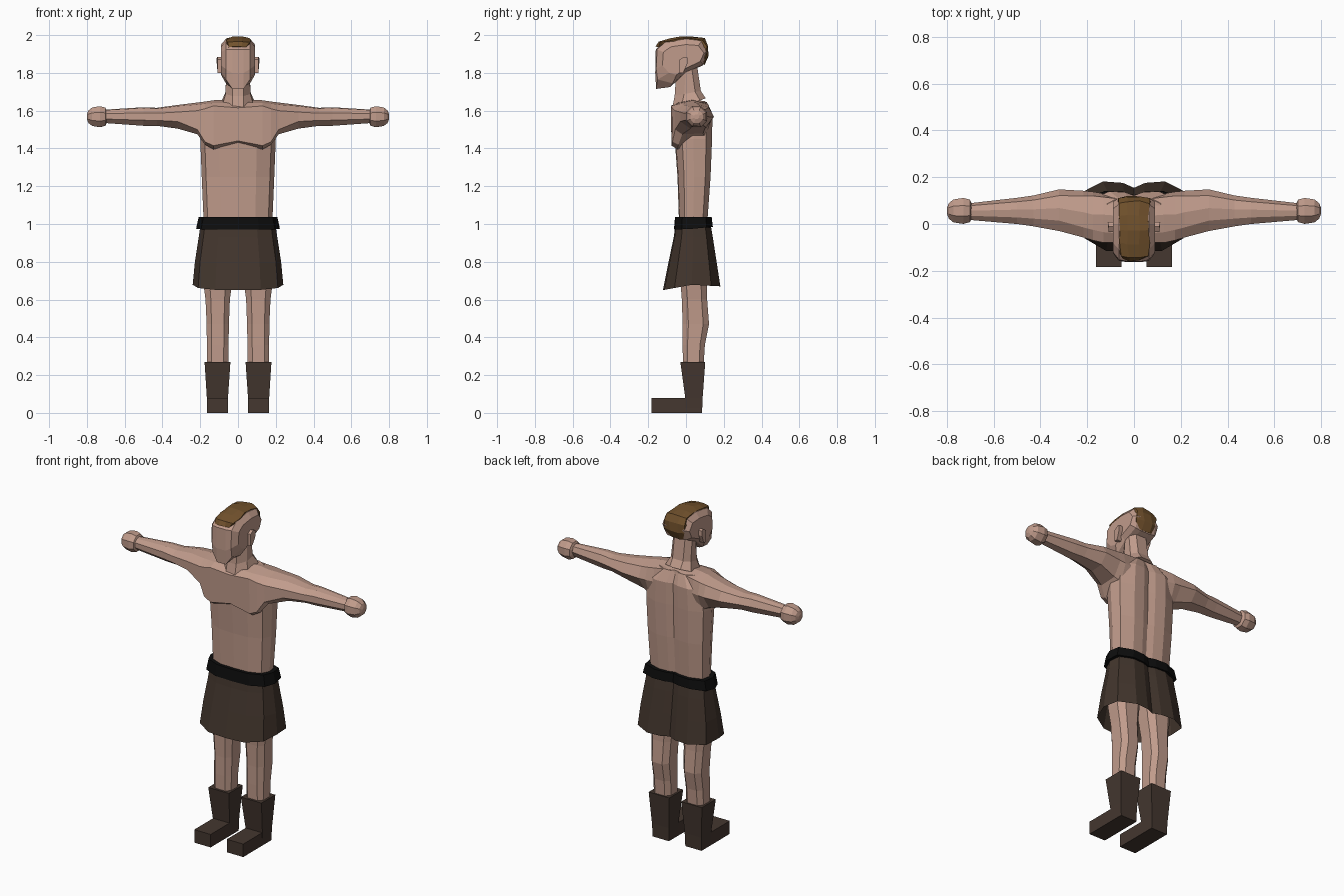
import bpy, bmesh, math, random

random.seed(4)


def material(name, rgb):
    m = bpy.data.materials.new(name)
    m.diffuse_color = (*rgb, 1)
    return m


SKIN = material("skin", (0.53, 0.33, 0.26))
CLOTH = material("dark brown cloth", (0.055, 0.036, 0.026))
LEATHER = material("boot leather", (0.058, 0.038, 0.029))
BLACK = material("belt black", (0.004, 0.004, 0.004))
HAIR = material("brown hair", (0.17, 0.085, 0.026))


def loft(name, rings, mat, caps=(True, True)):
    """Skin a row of equal-sized closed rings."""
    bm = bmesh.new()
    vs = [[bm.verts.new(p) for p in r] for r in rings]
    n = len(rings[0])
    for a, b in zip(vs, vs[1:]):
        for i in range(n):
            j = (i + 1) % n
            bm.faces.new((a[i], a[j], b[j], b[i]))
    if caps[0]:
        bm.faces.new(vs[0])
    if caps[1]:
        bm.faces.new(vs[-1])
    bmesh.ops.recalc_face_normals(bm, faces=bm.faces)
    me = bpy.data.meshes.new(name)
    bm.to_mesh(me)
    bm.free()
    me.materials.append(mat)
    ob = bpy.data.objects.new(name, me)
    bpy.context.collection.objects.link(ob)
    return ob


# Body cross-section: flattened oval with a spine groove, as fractions of the half sizes
HALF = [(0, -1), (0.5, -0.95), (0.88, -0.6), (1, 0), (0.95, 0.68), (0.55, 1), (0.2, 0.96), (0, 0.82)]
BODY = HALF + [(-x, y) for x, y in HALF[-2:0:-1]]


def body_ring(w, y0, y1, z_front, z_side=None, z_back=None):
    z_side = z_front if z_side is None else z_side
    z_back = z_side if z_back is None else z_back
    c, h = (y0 + y1) / 2, (y1 - y0) / 2
    return [(x * w, c + y * h, z_side + ((z_front - z_side) * -y if y < 0 else (z_back - z_side) * y))
            for x, y in BODY]


def rect_ring(s, x0, x1, y0, y1, z, cut=0.0):
    """Rectangle ring, with chamfered corners if cut > 0."""
    if not cut:
        pts = [(x0, y0), (x1, y0), (x1, y1), (x0, y1)]
    else:
        a, b = (x1 - x0) * cut, (y1 - y0) * cut
        pts = [(x0 + a, y0), (x1 - a, y0), (x1, y0 + b), (x1, y1 - b),
               (x1 - a, y1), (x0 + a, y1), (x0, y1 - b), (x0, y0 + b)]
    return [(s * x, y, z) for x, y in pts]


# Torso
loft("torso", [body_ring(0.18, -0.03, 0.11, 0.92), body_ring(0.183, -0.038, 0.115, 1.04),
               body_ring(0.192, -0.045, 0.13, 1.25), body_ring(0.2, -0.06, 0.138, 1.45),
               body_ring(0.19, -0.06, 0.14, 1.58), body_ring(0.12, -0.04, 0.11, 1.645)], SKIN)

# Chest, shoulders and arms: (y, z) sections running out along x
CHEST = {
    0.0: [(-0.045, 1.425), (-0.075, 1.44), (-0.08, 1.615), (-0.045, 1.645),
          (0.03, 1.66), (0.1, 1.65), (0.11, 1.57), (0.08, 1.45)],
    0.13: [(-0.045, 1.395), (-0.077, 1.415), (-0.08, 1.625), (-0.035, 1.64),
           (0.04, 1.655), (0.115, 1.635), (0.13, 1.56), (0.1, 1.45)],
    0.175: [(-0.04, 1.42), (-0.072, 1.435), (-0.07, 1.61), (-0.025, 1.637),
            (0.04, 1.648), (0.12, 1.63), (0.138, 1.56), (0.1, 1.46)],
    0.215: [(-0.02, 1.475), (-0.057, 1.5), (-0.058, 1.6), (-0.015, 1.632),
            (0.05, 1.643), (0.12, 1.625), (0.142, 1.56), (0.09, 1.48)],
}
sections = [(x, p) for x, p in CHEST.items()]
for x, y0, y1, z0, z1 in [(0.32, -0.03, 0.148, 1.505, 1.63), (0.43, -0.01, 0.122, 1.52, 1.615),
                          (0.5, 0.0, 0.112, 1.52, 1.618), (0.71, 0.018, 0.088, 1.535, 1.605)]:
    cy, cz, hy, hz = (y0 + y1) / 2, (z0 + z1) / 2, (y1 - y0) / 2, (z1 - z0) / 2
    sections.append((x, [(cy + hy * a, cz + hz * b) for a, b in
                         [(-0.4, -1), (-1, -0.4), (-1, 0.4), (-0.5, 0.9),
                          (0.1, 1), (0.7, 0.8), (1, 0), (0.5, -0.9)]]))
both = [(-x, p) for x, p in sections[:0:-1]] + sections
loft("chest_and_arms", [[(x, y, z) for y, z in p] for x, p in both], SKIN)

# Fists
for s, side in ((1, "left"), (-1, "right")):
    loft(side + "_fist", [[(s * x, 0.056 + r * math.cos(k * math.pi / 4 + 0.39),
                            1.568 + r * math.sin(k * math.pi / 4 + 0.39)) for k in range(8)]
                          for x, r in [(0.695, 0.036), (0.702, 0.052), (0.73, 0.06),
                                       (0.772, 0.053), (0.792, 0.036), (0.8, 0.014)]], SKIN)

# Neck
loft("neck", [[(x, y + t * 0.012 * (y > 0.03), z + t * y) for x, y in
               [(-0.03, y0), (0.03, y0), (w, y0 + 0.05), (w, y1 - 0.03),
                (0.035, y1), (-0.035, y1), (-w, y1 - 0.03), (-w, y0 + 0.05)]]
              for w, y0, y1, z, t in [(0.085, -0.075, 0.1, 1.63, 0.35), (0.066, -0.06, 0.076, 1.69, 0.2),
                                      (0.062, -0.05, 0.06, 1.83, 0)]], SKIN)

# Head: side profiles from the middle outwards
PROFILES = {
    0.03: [(-0.158, 1.715), (-0.163, 1.8), (-0.16, 1.925), (-0.12, 1.962), (0, 1.985),
           (0.085, 1.975), (0.115, 1.91), (0.09, 1.84), (0, 1.8), (-0.085, 1.725)],
    0.064: [(-0.15, 1.765), (-0.158, 1.82), (-0.153, 1.925), (-0.11, 1.962), (0, 1.98),
            (0.085, 1.97), (0.112, 1.91), (0.09, 1.845), (0, 1.805), (-0.07, 1.745)],
    0.09: [(-0.09, 1.8), (-0.125, 1.84), (-0.12, 1.91), (-0.08, 1.938), (0, 1.95),
           (0.065, 1.945), (0.095, 1.905), (0.075, 1.86), (0, 1.825), (-0.05, 1.79)],
}
side = [(x, p) for x, p in PROFILES.items()]
both = [(-x, p) for x, p in side[::-1]] + side
loft("head", [[(x, y, z) for y, z in p] for x, p in both], SKIN)

# Ears
for s, side in ((1, "left"), (-1, "right")):
    loft(side + "_ear", [[(s * (x + 0.25 * max(0, y + 0.01)), y, z) for y, z in
                          [(-0.035, 1.80), (-0.015, 1.80), (0.008, 1.85), (0.008, 1.88),
                           (-0.01, 1.885), (-0.035, 1.87)]] for x in (0.08, 0.108)], SKIN)

# Hair: lumpy strip over the crown and down the back (y, z, half width)
rings = []
for i, (y, z, w) in enumerate([(-0.162, 1.94, 0.045), (-0.15, 1.968, 0.06), (-0.09, 1.985, 0.064),
                               (-0.03, 1.997, 0.064), (0.04, 1.995, 0.064), (0.1, 1.985, 0.066),
                               (0.122, 1.945, 0.07), (0.122, 1.89, 0.068), (0.1, 1.84, 0.06)]):
    dy, dz = -y, 1.9 - z
    d = math.hypot(dy, dz)
    ring = []
    for f, depth in [(-1, 0.04), (-1, 0.012), (-0.4, 0), (0.4, 0), (1, 0.012), (1, 0.04)]:
        k = (depth + random.uniform(0, 0.008)) / d
        ring.append((f * w + random.uniform(-0.006, 0.006), y + dy * k, z + dz * k))
    rings.append(ring)
loft("hair", rings, HAIR)

# Kilt and belt
loft("kilt", [body_ring(0.198, -0.055, 0.13, 1.0), body_ring(0.208, -0.065, 0.142, 0.93),
              body_ring(0.228, -0.092, 0.162, 0.8, 0.8), body_ring(0.24, -0.122, 0.182, 0.65, 0.678, 0.67)],
     CLOTH, (True, False))
loft("belt", [body_ring(0.19, -0.04, 0.12, 0.98), body_ring(0.222, -0.064, 0.142, 0.97, 0.975, 0.985),
              body_ring(0.208, -0.058, 0.136, 1.038), body_ring(0.178, -0.03, 0.11, 1.038)], BLACK)

# Legs and boots
for s, side in ((1, "left"), (-1, "right")):
    loft(side + "_leg", [rect_ring(s, *r, 0.22) for r in
                         [(0.052, 0.165, -0.015, 0.09, 0.2), (0.05, 0.165, -0.018, 0.1, 0.36),
                          (0.048, 0.166, -0.018, 0.122, 0.47), (0.043, 0.172, -0.022, 0.112, 0.6),
                          (0.03, 0.185, -0.03, 0.11, 0.7), (0.01, 0.185, -0.035, 0.11, 0.95)]], SKIN)
    loft(side + "_boot_shaft", [rect_ring(s, 0.055, 0.162, 0.0, 0.085, 0.0),
                                rect_ring(s, 0.053, 0.165, -0.004, 0.088, 0.08),
                                rect_ring(s, 0.04, 0.177, -0.03, 0.102, 0.27)], LEATHER)
    loft(side + "_boot_foot", [rect_ring(s, 0.054, 0.163, -0.183, 0.08, z) for z in (0, 0.078)], LEATHER)
